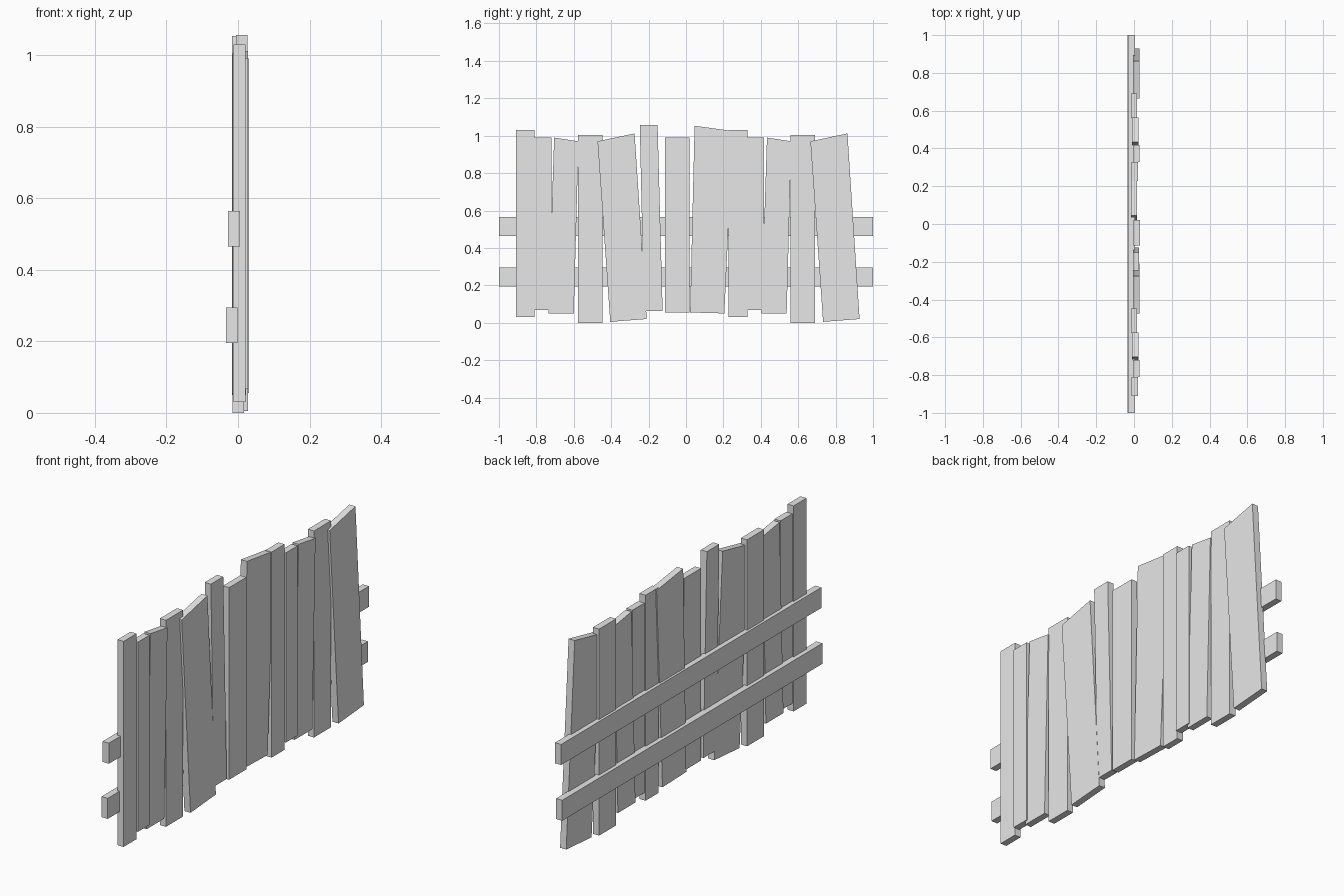
import bpy
import bmesh

cube = bpy.data.objects.get("Cube")
if cube:
    bpy.data.objects.remove(cube, do_unlink=True)

grey = bpy.data.materials.new("weathered_grey")
grey.use_nodes = True
colour = (0.8, 0.8, 0.8, 1)
grey.diffuse_color = colour
grey.node_tree.nodes["Principled BSDF"].inputs["Base Color"].default_value = colour

THICK = 0.033    # thickness of every board
REPEAT = 1.138   # spacing of the repeated group of planks


def board(name, corners, back, shift=0.0):
    """Extrude a (y, z) outline along +x from its back face."""
    bm = bmesh.new()
    face = bm.faces.new([bm.verts.new((back, y + shift, z)) for y, z in corners])
    new = bmesh.ops.extrude_face_region(bm, geom=[face])["geom"]
    bmesh.ops.translate(bm, vec=(THICK, 0, 0),
                        verts=[v for v in new if isinstance(v, bmesh.types.BMVert)])
    bmesh.ops.recalc_face_normals(bm, faces=bm.faces)
    mesh = bpy.data.meshes.new(name)
    bm.to_mesh(mesh)
    bm.free()
    mesh.materials.append(grey)
    bpy.context.collection.objects.link(bpy.data.objects.new(name, mesh))


def rect(y0, y1, z0, z1):
    return [(y0, z0), (y1, z0), (y1, z1), (y0, z1)]


# Group of five planks, used at both ends of the fence
group = {
    "tall_plank": (rect(-0.91, -0.81, 0.03, 1.03), -0.012),
    "short_plank": (rect(-0.81, -0.72, 0.067, 0.99), -0.005),
    "leaning_plank": ([(-0.735, 0.05), (-0.6, 0.05), (-0.575, 0.97), (-0.705, 0.99)], -0.01),
    "straight_plank": (rect(-0.578, -0.447, 0, 1.005), -0.016),
    "wide_slanted_plank": ([(-0.405, 0.005), (-0.21, 0.02), (-0.275, 1.012), (-0.473, 0.97)], -0.005),
}
for name, (corners, back) in group.items():
    board("front_" + name, corners, back)
    board("rear_" + name, corners, back, REPEAT)

# Middle planks
board("middle_narrow_plank", [(-0.225, 0.063), (-0.125, 0.063), (-0.152, 1.057), (-0.247, 1.057)], -0.006)
board("middle_straight_plank", rect(-0.113, 0.02, 0.055, 0.99), -0.002)
board("middle_wide_plank", [(0.022, 0.055), (0.205, 0.05), (0.25, 1.025), (0.046, 1.053)], -0.017)

# Rails behind the planks
board("upper_rail", rect(-1, 1, 0.465, 0.565), -0.028)
board("lower_rail", rect(-1, 1, 0.195, 0.295), -0.034)
